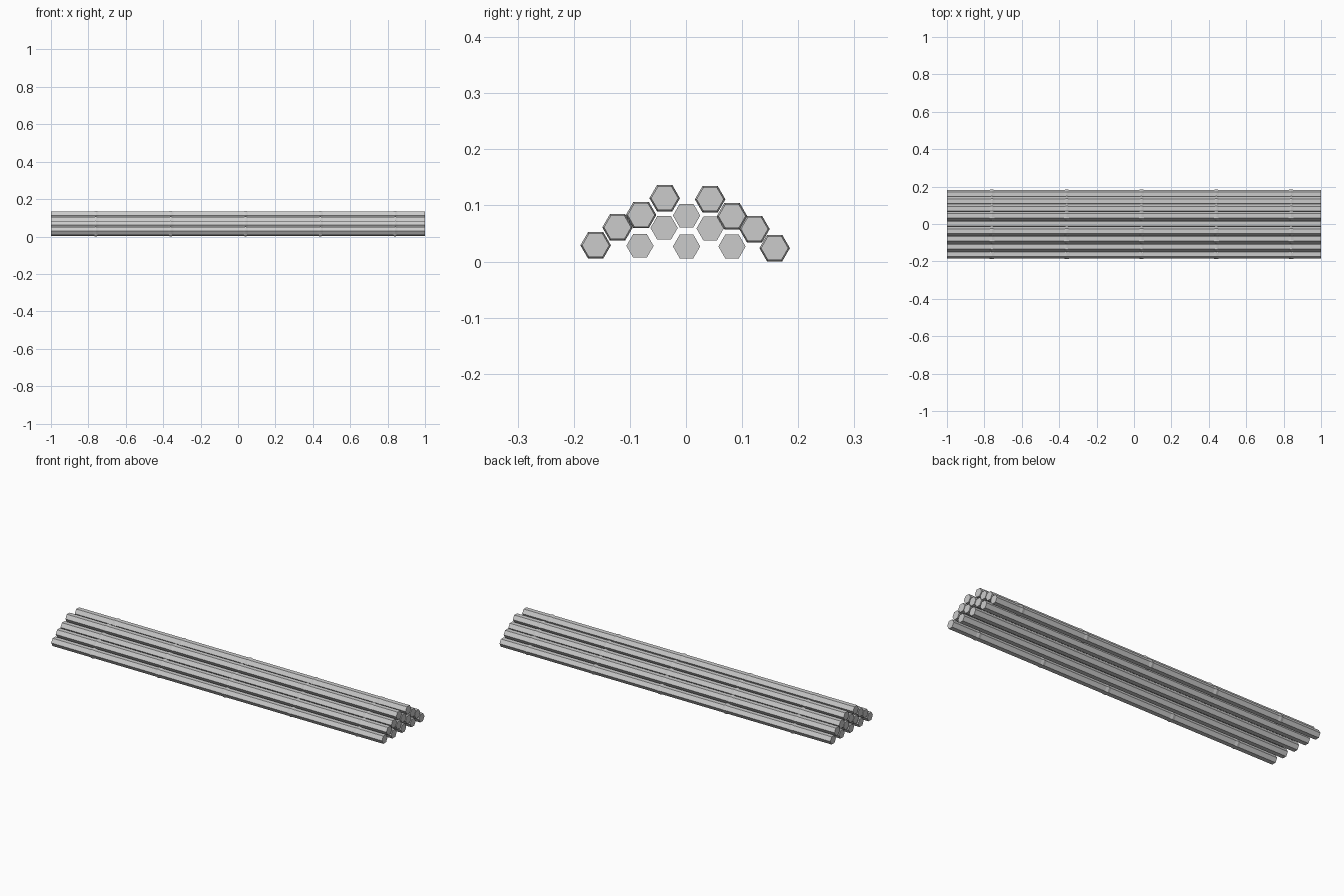
import bpy, bmesh, math

if "Cube" in bpy.data.objects:
    bpy.data.objects.remove(bpy.data.objects["Cube"])

R, NODE_R, NODE_W = 0.0243, 0.0272, 0.014
NODES = [-0.76, -0.36, 0.04, 0.44, 0.84]


def pole(name, y, z, noded):
    # Hexagonal rod along x, with flats at top and bottom
    stations = [(-1, R)]
    if noded:
        for x in NODES:
            stations += [(x - NODE_W, R), (x, NODE_R), (x + NODE_W, R)]
    stations.append((1, R))
    bm = bmesh.new()
    rings = [[bm.verts.new((x, r * math.cos(i * math.pi / 3), r * math.sin(i * math.pi / 3)))
              for i in range(6)] for x, r in stations]
    for a, b in zip(rings, rings[1:]):
        for i in range(6):
            j = (i + 1) % 6
            bm.faces.new((a[i], a[j], b[j], b[i]))
    bm.faces.new(rings[0])
    bm.faces.new(rings[-1])
    bmesh.ops.recalc_face_normals(bm, faces=bm.faces)
    mesh = bpy.data.meshes.new(name)
    bm.to_mesh(mesh)
    bm.free()
    ob = bpy.data.objects.new(name, mesh)
    ob.location = (0, y, z)
    bpy.context.collection.objects.link(ob)


# Stacked rows, bottom to top; the outer pole on each side has knuckles
rows = [
    [(-0.161, 0.029), (-0.082, 0.028), (0.001, 0.027), (0.082, 0.027), (0.158, 0.024)],
    [(-0.122, 0.061), (-0.039, 0.060), (0.043, 0.059), (0.122, 0.058)],
    [(-0.080, 0.083), (0.001, 0.082), (0.082, 0.081)],
    [(-0.038, 0.113), (0.043, 0.111)],
]
for r, row in enumerate(rows):
    for c, (y, z) in enumerate(row):
        outer = c in (0, len(row) - 1)
        pole(f"{'knuckled' if outer else 'plain'}_pole_{r + 1}_{c + 1}", y, z, outer)
